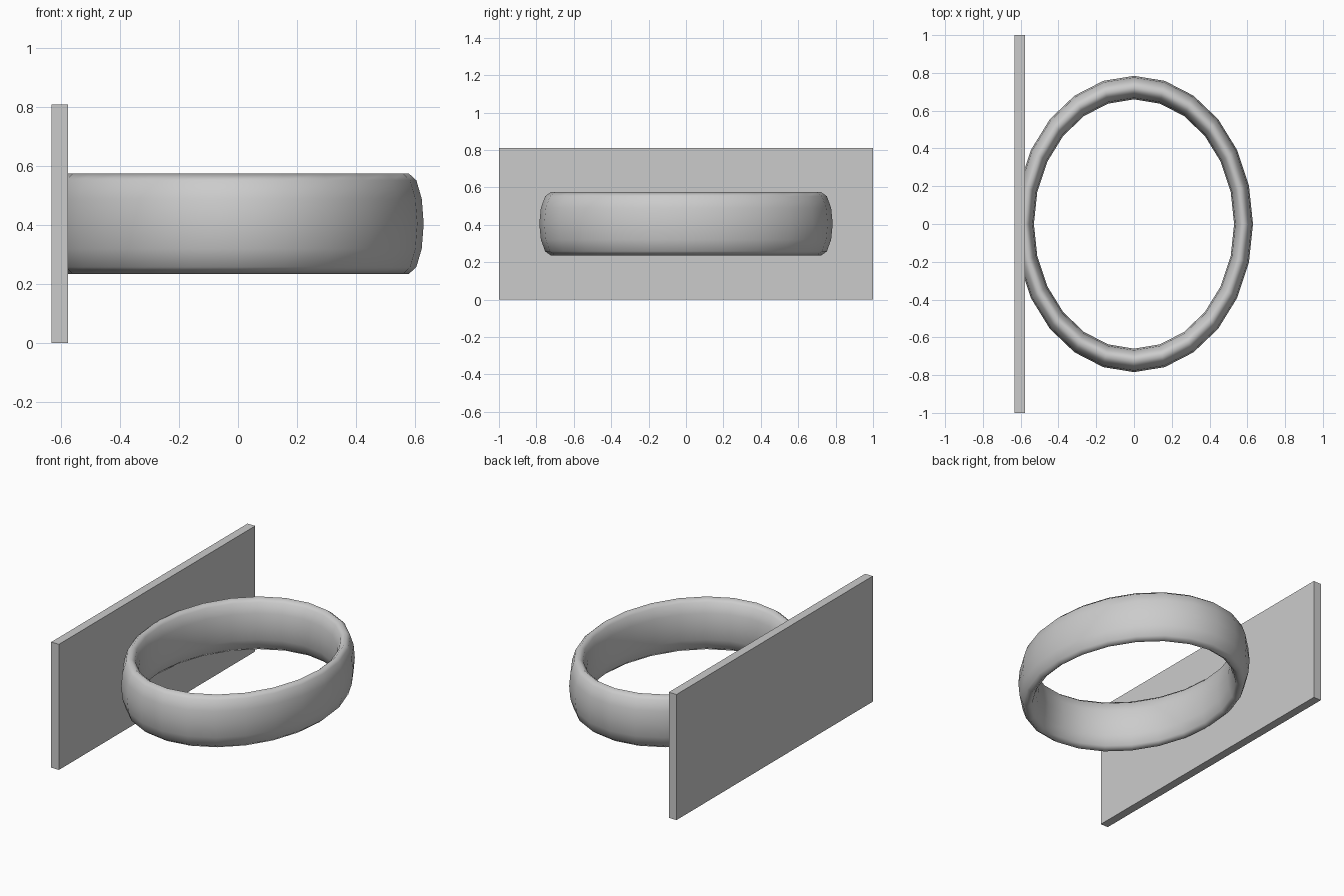
import bpy
from math import radians

cube = bpy.data.objects.get("Cube")
if cube:
    bpy.data.objects.remove(cube, do_unlink=True)

# One plain grey for everything
grey = bpy.data.materials.new("light grey")
grey.use_nodes = True
colour = (0.6, 0.6, 0.6, 1)
grey.diffuse_color = colour
grey.node_tree.nodes["Principled BSDF"].inputs["Base Color"].default_value = colour


def finish(name, scale):
    """Name the active object, apply its scale and give it the grey."""
    obj = bpy.context.object
    obj.name = name
    obj.scale = scale
    bpy.ops.object.transform_apply(location=False, rotation=False, scale=True)
    obj.data.materials.append(grey)
    return obj


MID_Z = 0.405

# Backboard: thin upright plate on the right side
bpy.ops.mesh.primitive_cube_add(size=1, location=(-0.605, 0, MID_Z))
finish("backboard", (0.055, 2, 0.81))

# Hoop: oval torus stretched into a tall band
bpy.ops.mesh.primitive_torus_add(
    major_segments=24, minor_segments=12,
    major_radius=0.58, minor_radius=0.05, location=(0, 0, MID_Z))
finish("hoop", (1, 1.245, 3.4))
bpy.ops.object.shade_smooth()
